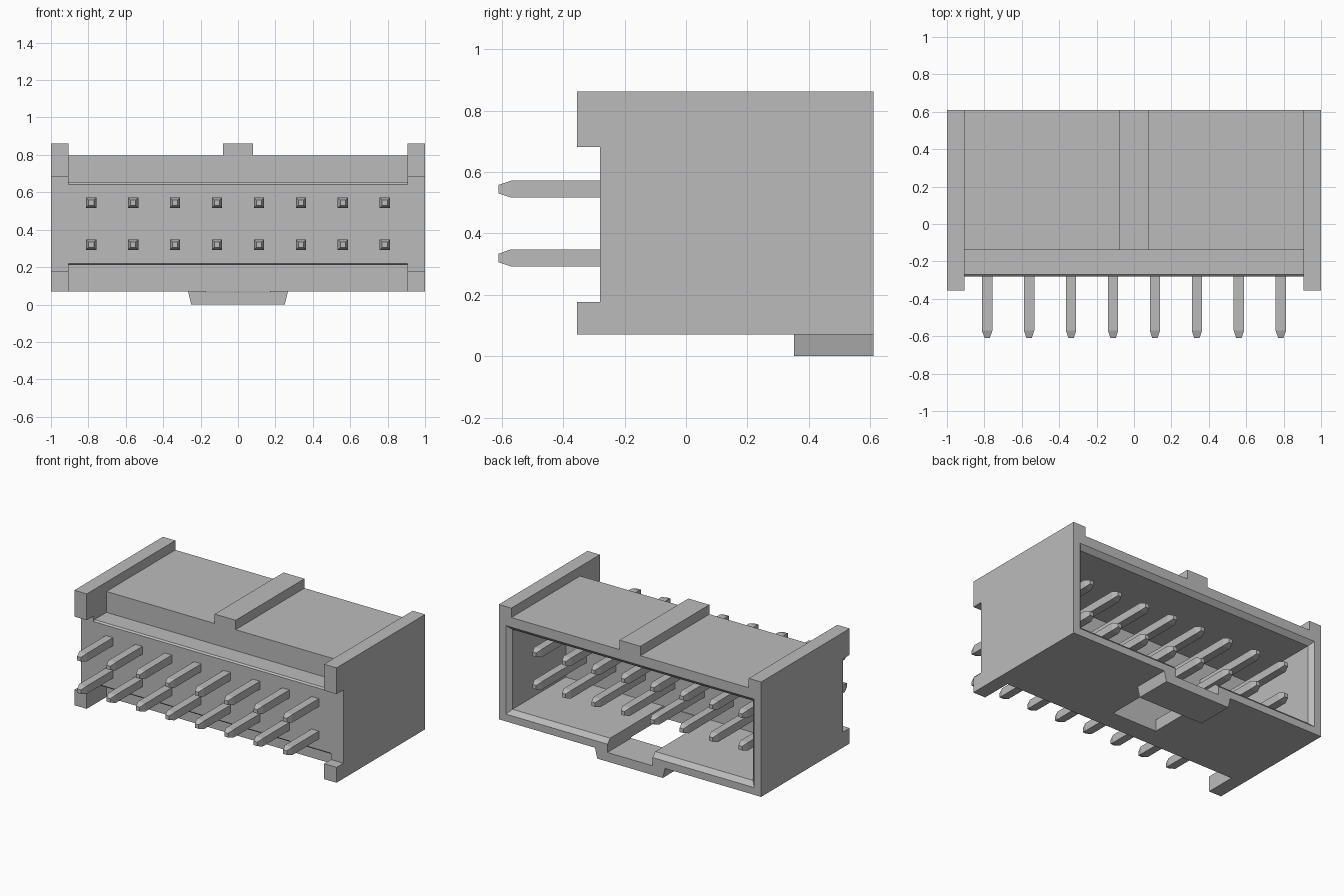
import bpy, bmesh

cube = bpy.data.objects.get("Cube")
if cube:
    bpy.data.objects.remove(cube, do_unlink=True)

grey = bpy.data.materials.new("plain_grey")
grey.use_nodes = True
COLOUR = (0.5, 0.5, 0.5, 1.0)
grey.diffuse_color = COLOUR
for node in grey.node_tree.nodes:
    if node.type == 'BSDF_PRINCIPLED':
        node.inputs["Base Color"].default_value = COLOUR


def loft(name, rings):
    """Solid through a list of equally long point rings, capped at both ends."""
    bm = bmesh.new()
    loops = [[bm.verts.new(p) for p in ring] for ring in rings]
    n = len(loops[0])
    for a, b in zip(loops, loops[1:]):
        for i in range(n):
            j = (i + 1) % n
            bm.faces.new((a[i], a[j], b[j], b[i]))
    bm.faces.new(loops[0][::-1])
    bm.faces.new(loops[-1])
    bmesh.ops.recalc_face_normals(bm, faces=bm.faces)
    mesh = bpy.data.meshes.new(name)
    bm.to_mesh(mesh)
    bm.free()
    mesh.materials.append(grey)
    obj = bpy.data.objects.new(name, mesh)
    bpy.context.scene.collection.objects.link(obj)
    return obj


def prism_y(name, xz, y0, y1):
    return loft(name, [[(x, y, z) for x, z in xz] for y in (y0, y1)])


def prism_x(name, yz, x0, x1):
    return loft(name, [[(x, y, z) for y, z in yz] for x in (x0, x1)])


def rect(x, z0, z1):
    return [(-x, z0), (x, z0), (x, z1), (-x, z1)]


def cut(obj, cutter):
    mod = obj.modifiers.new("cut_" + cutter.name, 'BOOLEAN')
    mod.operation = 'DIFFERENCE'
    mod.solver = 'EXACT'
    mod.object = cutter
    cutter.hide_render = True
    bpy.context.view_layer.objects.active = obj
    bpy.ops.object.modifier_apply(modifier=mod.name)
    bpy.data.objects.remove(cutter, do_unlink=True)


BACK, STEP, FACE, FOOT = 0.61, -0.14, -0.28, -0.355   # depths along y
BASE, ROOF, TOP = 0.07, 0.797, 0.862                  # heights

# Housing: outline with raised side edges and a central key rib
half = [(1, BASE), (1, TOP), (0.905, TOP), (0.905, ROOF),
        (0.08, ROOF), (0.08, TOP)]
outline = half + [(-x, z) for x, z in reversed(half)]
housing = prism_y("housing", outline, STEP, BACK)

# Open cavity with a chamfered mouth
cavity = []
for y, grow in ((0.0, 0), (0.58, 0), (0.66, 0.08)):
    cavity.append([(x, y, z) for x, z in rect(0.917 + grow, 0.15 - grow, 0.70 + grow)])
cut(housing, loft("cavity_cutter", cavity))

# Slot through the floor of the cavity
cut(housing, prism_y("slot_cutter", rect(0.172, 0.03, 0.3), 0.005, 0.7))

# Latch tab under the slot, with a shallow groove on its top
tab = [(-0.267, BASE), (-0.25, 0), (0.25, 0), (0.267, BASE),
       (0.172, BASE), (0.172, 0.063), (-0.172, 0.063), (-0.172, BASE)]
prism_y("latch_tab", tab, 0.352, BACK)

# Front core with small chamfers along its long edges
c = 0.01
core = [(STEP, 0.21), (FACE + c, 0.21), (FACE, 0.21 + c),
        (FACE, 0.653 - c), (FACE + c, 0.653), (STEP, 0.653)]
prism_x("front_core", core, -0.905, 0.905)

# Side cheeks with upper and lower feet
cheek = [(STEP, BASE), (FOOT, BASE), (FOOT, 0.176), (FACE, 0.176),
         (FACE, 0.681), (FOOT, 0.681), (FOOT, TOP), (STEP, TOP)]
for side, x0, x1 in (("left", 0.905, 1.0), ("right", -1.0, -0.905)):
    prism_x("front_cheek_" + side, cheek, x0, x1)

# Two rows of square pins with tapered tips at both ends
PIN = [(-0.61, 0.014), (-0.57, 0.0275), (0.49, 0.0275), (0.53, 0.014)]
for row, z in (("lower", 0.32), ("upper", 0.544)):
    for i in range(8):
        x = (i - 3.5) * 0.2243
        rings = [[(x + sx * r, y, z + sz * r)
                  for sx, sz in ((-1, -1), (1, -1), (1, 1), (-1, 1))]
                 for y, r in PIN]
        loft(f"pin_{row}_{i + 1}", rings)
